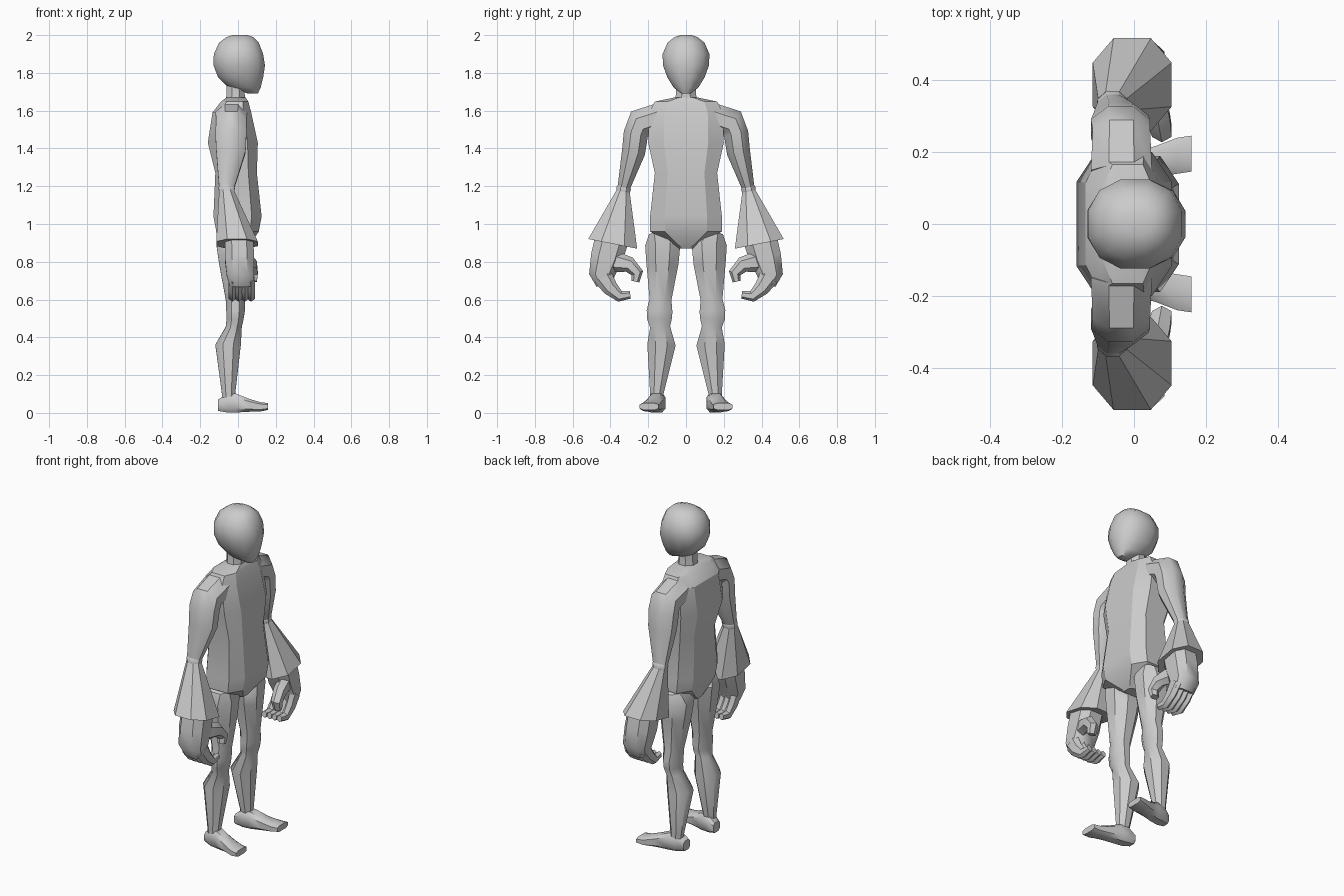
import bpy, bmesh, math
from mathutils import Vector

cube = bpy.data.objects.get("Cube")
if cube:
    bpy.data.objects.remove(cube, do_unlink=True)

grey = bpy.data.materials.new("plain grey")
grey.use_nodes = True
COLOUR = (0.6, 0.6, 0.6, 1)
grey.diffuse_color = COLOUR
grey.node_tree.nodes["Principled BSDF"].inputs["Base Color"].default_value = COLOUR


def skin(name, rings, sides, power, angle):
    """Skin a list of (centre, u, v) rings into a closed body."""
    bm = bmesh.new()
    grow = 1 / math.cos(math.pi / sides) ** power
    rows = []
    for centre, u, v in rings:
        row = []
        for i in range(sides):
            a = (i + 0.5) * math.tau / sides
            c, s = math.cos(a), math.sin(a)
            c = math.copysign(abs(c) ** power, c) * grow
            s = math.copysign(abs(s) ** power, s) * grow
            row.append(bm.verts.new(centre + u * c + v * s))
        rows.append(row)
    for a, b in zip(rows, rows[1:]):
        for i in range(sides):
            j = (i + 1) % sides
            bm.faces.new((a[i], a[j], b[j], b[i]))
    bm.faces.new(rows[0])
    bm.faces.new(rows[-1])
    bmesh.ops.recalc_face_normals(bm, faces=bm.faces)
    mesh = bpy.data.meshes.new(name)
    bm.to_mesh(mesh)
    bm.free()
    mesh.materials.append(grey)
    obj = bpy.data.objects.new(name, mesh)
    bpy.context.collection.objects.link(obj)
    bpy.ops.object.select_all(action="DESELECT")
    obj.select_set(True)
    bpy.context.view_layer.objects.active = obj
    bpy.ops.object.shade_smooth_by_angle(angle=math.radians(angle))
    return obj


def limb(name, sections, side=1, sides=8, power=1.0, angle=40):
    """Sections are (back x, front x, y, z, half width), square to the path."""
    pts = [Vector(((s[0] + s[1]) / 2, s[2] * side, s[3])) for s in sections]
    rings = []
    for i, s in enumerate(sections):
        t = pts[min(i + 1, len(pts) - 1)] - pts[max(i - 1, 0)]
        across = Vector((0, -t.z, t.y)).normalized()
        rings.append((pts[i], Vector(((s[1] - s[0]) / 2, 0, 0)), across * s[4]))
    return skin(name, rings, sides, power, angle)


# Torso, neck and head
limb("torso", [
    (-.06, .04, 0, 1.67, .06), (-.09, .055, 0, 1.648, .165),
    (-.135, .07, 0, 1.59, .195), (-.16, .105, 0, 1.43, .2),
    (-.12, .10, 0, 1.27, .165), (-.13, .125, 0, 1.04, .19),
    (-.115, .11, 0, .96, .19), (-.09, .05, 0, .87, .035),
], power=.6, angle=25)
limb("neck", [(-.07, .045, 0, 1.62, .07), (-.06, .035, 0, 1.69, .052),
              (-.06, .04, 0, 1.78, .055)])
limb("head", [
    (.055, .105, 0, 1.69, .025), (-.05, .12, 0, 1.722, .065),
    (-.105, .133, 0, 1.775, .098), (-.13, .143, 0, 1.84, .122),
    (-.128, .133, 0, 1.9, .124), (-.10, .11, 0, 1.96, .098),
    (-.06, .08, 0, 1.99, .06), (-.03, .05, 0, 2.0, .03),
], sides=12, power=.9, angle=50)

for label, side in (("left", 1), ("right", -1)):
    # Arm with a rounded shoulder, then the wrist band and bell sleeve
    limb(label + "_arm", [
        (-.12, .05, .14, 1.565, .075), (-.115, .045, .245, 1.53, .08),
        (-.12, .045, .265, 1.48, .065), (-.115, .04, .278, 1.38, .062),
        (-.1, -.02, .33, 1.19, .033),
    ], side)
    limb(label + "_wrist_band", [
        (-.095, -.025, .327, 1.205, .03), (-.103, -.017, .33, 1.19, .039),
        (-.1, -.02, .334, 1.168, .036)], side)
    limb(label + "_sleeve", [
        (-.1, -.02, .333, 1.172, .036), (-.115, .105, .388, .895, .132),
    ], side, power=.85, angle=30)

    # Palm, curled fingers and thumb
    limb(label + "_palm", [
        (-.07, .08, .39, .93, .09), (-.07, .085, .42, .82, .085),
        (-.06, .085, .445, .73, .068), (-.045, .08, .43, .68, .045),
    ], side, power=.75)
    for n in range(4):
        x = -.03 + n * .033
        limb(f"{label}_finger_{n + 1}", [
            (x - .02, x + .02, .44, .72, .045), (x - .021, x + .021, .4, .66, .036),
            (x - .02, x + .02, .35, .617, .026), (x - .014, x + .014, .295, .625, .017),
        ], side, sides=6)
    limb(label + "_thumb", [
        (.01, .08, .38, .80, .05), (.035, .1, .3, .785, .036),
        (.05, .105, .258, .74, .028), (.055, .1, .268, .695, .018),
    ], side, sides=6)

    # Leg with knee and calf
    limb(label + "_leg", [
        (-.08, .06, .15, .965, .05), (-.115, .07, .122, .9, .095),
        (-.1, .06, .125, .79, .085), (-.065, .038, .135, .6, .058),
        (-.062, .036, .14, .54, .068), (-.06, .03, .14, .5, .066),
        (-.065, .02, .137, .455, .053), (-.12, .015, .13, .36, .075),
        (-.085, -.015, .155, .1, .035), (-.085, -.01, .155, .05, .036),
    ], side)

    # Foot, from heel to toe: x, y, z, half width, half height
    foot = [(-.105, .142, .04, .03, .03), (-.06, .15, .053, .042, .05),
            (-.01, .157, .052, .042, .05), (.06, .173, .04, .044, .034),
            (.12, .19, .032, .05, .024), (.16, .196, .034, .05, .018)]
    skin(label + "_foot",
         [(Vector((x, y * side, z)), Vector((0, w, 0)), Vector((0, 0, h)))
          for x, y, z, w, h in foot], 8, .6, 40)
